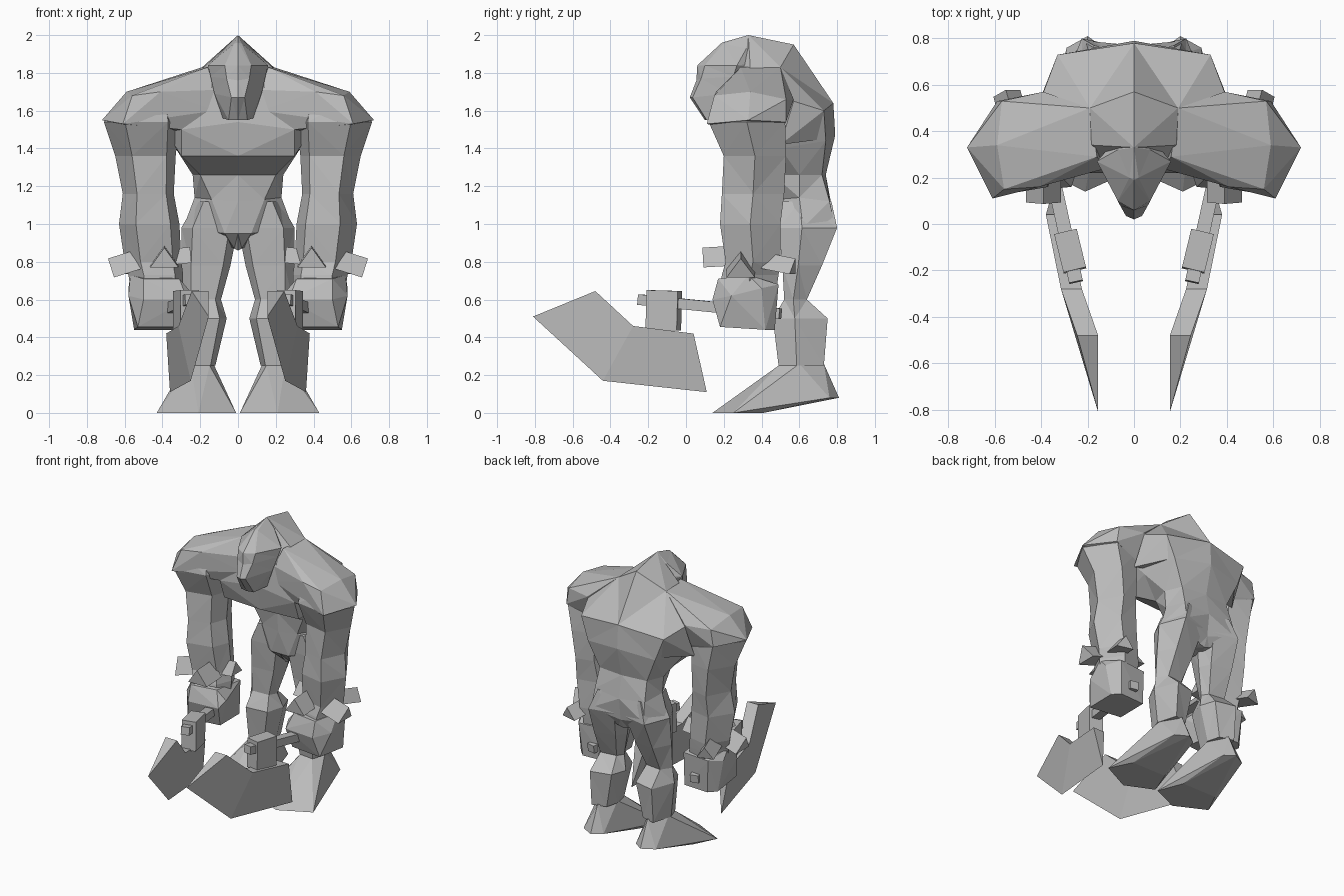
import bpy, bmesh
from mathutils import Vector

stone = bpy.data.materials.new("grey stone")
stone.diffuse_color = (0.5, 0.5, 0.5, 1)


def finish(name, bm, mirror=False):
    bmesh.ops.recalc_face_normals(bm, faces=bm.faces)
    me = bpy.data.meshes.new(name)
    bm.to_mesh(me)
    bm.free()
    me.materials.append(stone)
    ob = bpy.data.objects.new(name, me)
    bpy.context.collection.objects.link(ob)
    if mirror:
        m = ob.modifiers.new("mirror", 'MIRROR')
        m.use_mirror_merge = False
    return ob


def loft(name, rings, mirror=False, tip=None):
    """Skin a stack of equal rings, capped at the ends or closed to a tip."""
    bm = bmesh.new()
    vs = [[bm.verts.new(p) for p in r] for r in rings]
    n = len(vs[0])
    for a, b in zip(vs, vs[1:]):
        for i in range(n):
            j = (i + 1) % n
            bm.faces.new((a[i], a[j], b[j], b[i]))
    bm.faces.new(vs[0])
    if tip:
        t = bm.verts.new(tip)
        for i in range(n):
            bm.faces.new((vs[-1][i], vs[-1][(i + 1) % n], t))
    else:
        bm.faces.new(vs[-1])
    bmesh.ops.triangulate(bm, faces=[f for f in bm.faces if len(f.verts) > 3])
    return finish(name, bm, mirror)


def whole(half):
    """Complete a half ring, running front centre to back centre."""
    return half + [(-x, y, z) for x, y, z in half[-2:0:-1]]


def hull(name, pts, mirror=True):
    bm = bmesh.new()
    for p in pts:
        bm.verts.new(p)
    bmesh.ops.convex_hull(bm, input=bm.verts)
    return finish(name, bm, mirror)


def bar(name, a, b, w, h):
    """Square bar between two points."""
    a, b = Vector(a), Vector(b)
    d = (b - a).normalized()
    s = d.cross(Vector((0, 0, 1))).normalized()
    u = s.cross(d)
    return hull(name, [p + s * w * i + u * h * j
                       for p in (a, b) for i in (-1, 1) for j in (-1, 1)])


# Hunched torso, from pelvis to the hump
torso = [
    [(0, .55, .86), (.02, .56, .87), (.05, .64, .88), (.04, .72, .88), (0, .72, .87)],
    [(0, .48, .95), (.07, .48, .95), (.29, .62, .98), (.21, .79, .99), (0, .75, .94)],
    [(0, .46, 1.12), (.14, .48, 1.13), (.23, .60, 1.14), (.20, .76, 1.12), (0, .77, 1.1)],
    [(0, .45, 1.26), (.20, .46, 1.26), (.24, .60, 1.26), (.19, .72, 1.26), (0, .74, 1.26)],
    [(0, .25, 1.36), (.30, .27, 1.36), (.33, .50, 1.40), (.27, .74, 1.44), (0, .79, 1.47)],
    [(0, .22, 1.54), (.30, .22, 1.50), (.40, .42, 1.52), (.33, .73, 1.60), (0, .78, 1.64)],
    [(0, .24, 1.68), (.14, .24, 1.72), (.18, .34, 1.83), (.19, .50, 1.83), (0, .57, 1.95)],
]
loft("torso", [whole(r) for r in torso], tip=(0, .33, 2.0))

# Shoulders bridging the neck and arms
hull("shoulder", [(.16, .29, 1.83), (.19, .50, 1.83), (.12, .24, 1.60), (.12, .24, 1.71),
                  (.30, .22, 1.50), (.41, .16, 1.70), (.56, .15, 1.68), (.59, .34, 1.70),
                  (.57, .53, 1.66), (.39, .57, 1.66), (.40, .39, 1.74), (.32, .50, 1.48),
                  (.44, .50, 1.48), (.72, .33, 1.55), (.61, .11, 1.53), (.59, .53, 1.54)])
hull("shoulder_blade", [(.19, .5, 1.83), (.33, .73, 1.6), (.39, .57, 1.65), (.2, .5, 1.5),
                        (.3, .5, 1.45), (.26, .73, 1.45), (.42, .5, 1.42)])

# Hooded head with a narrow chin
head = [
    [(0, .10, 1.55), (.05, .11, 1.55), (.08, .22, 1.56), (0, .32, 1.58)],
    [(0, .02, 1.67), (.035, .035, 1.67), (.125, .22, 1.69), (0, .40, 1.70)],
    [(0, .055, 1.76), (.06, .08, 1.77), (.145, .25, 1.78), (0, .45, 1.80)],
    [(0, .06, 1.84), (.07, .10, 1.84), (.16, .27, 1.84), (0, .45, 1.86)],
    [(0, .19, 1.96), (.02, .20, 1.955), (.07, .32, 1.93), (0, .42, 1.95)],
]
loft("head", [whole(r) for r in head], tip=(0, .33, 2.0))


# Arms: z, inner x, outer x, front y, back y
def arm_ring(z, xi, xo, yf, yb):
    w, m = xo - xi, (yf + yb) / 2
    return [(xo, m, z), (xi + .68 * w, yb, z), (xi + .2 * w, yb - .03, z),
            (xi, m, z), (xi + .15 * w, yf + .04, z), (xi + .72 * w, yf, z)]


loft("arm", [arm_ring(*r) for r in [
    (.66, .29, .57, .18, .48), (.73, .29, .58, .19, .49), (.80, .30, .60, .21, .50),
    (1.0, .31, .63, .18, .50), (1.16, .34, .61, .19, .52), (1.36, .33, .65, .20, .53),
    (1.54, .31, .71, .12, .525), (1.64, .34, .62, .15, .52)]], mirror=True)

# Blocky fists
hull("fist", [(.29, .21, .455), (.53, .18, .455), (.55, .42, .44), (.50, .47, .44),
              (.31, .46, .44), (.27, .16, .60), (.25, .22, .64), (.50, .14, .60),
              (.58, .24, .62), (.58, .40, .66), (.52, .49, .68), (.31, .47, .68),
              (.31, .20, .71), (.50, .17, .71), (.57, .33, .73)])


# Legs: z, inner x, outer x, front y, back y
def leg_ring(z, xi, xo, yf, yb):
    w, h = xo - xi, yb - yf
    return [(xo, yf + .4 * h, z), (xi + .75 * w, yb, z), (xi + .15 * w, yb - .12 * h, z),
            (xi, yf + .5 * h, z), (xi + .15 * w, yf + .05 * h, z), (xi + .8 * w, yf, z)]


loft("leg", [leg_ring(*r) for r in [
    (.25, .12, .29, .49, .73), (.50, .06, .31, .46, .75), (.60, .09, .29, .52, .64),
    (.78, .04, .30, .51, .72), (.98, .0, .30, .49, .80), (1.12, .03, .22, .49, .77)]],
    mirror=True)

# Feet
hull("foot", [(.21, .14, 0), (.01, .23, 0), (.43, .25, 0), (.08, .41, 0), (.35, .41, 0),
              (.33, .45, .11), (.13, .76, .08), (.20, .81, .08), (.29, .76, .08),
              (.20, .40, .13), (.13, .60, .26), (.28, .60, .26), (.15, .49, .25),
              (.25, .49, .25), (.2, .73, .26)])


# Wrist spikes: triangular prisms pointing outward
def spike(name, a, b, r=.075):
    a, b = Vector(a), Vector(b)
    d = (b - a).normalized()
    s = d.cross(Vector((0, 0, 1))).normalized()
    u = s.cross(d)
    hull(name, [p + v for p in (a, b)
                for v in (u * r * .8, s * r - u * r * .6, -s * r - u * r * .6)])


spike("spike_outer", (.48, .29, .82), (.67, .29, .76))
spike("spike_front", (.39, .26, .825), (.39, .09, .815))
spike("spike_back", (.51, .42, .80), (.55, .57, .77), .06)
spike("spike_inner", (.36, .34, .82), (.25, .34, .83), .06)

# Cleaver handle, socket block and wedge blade
bar("cleaver_handle", (.415, .50, .525), (.25, -.25, .60), .03, .028)
bar("cleaver_socket", (.295, -.035, .54), (.255, -.20, .545), .05, .105)
bm = bmesh.new()
edge = [bm.verts.new(p) for p in [(.155, -.81, .51), (.25, -.44, .17), (.36, .11, .11)]]
spine = [[bm.verts.new((x + o, y, z)) for x, y, z in
          [(.29, .04, .42), (.225, -.28, .46), (.155, -.48, .645)]] for o in (0, .09)]
for side in spine:
    bm.faces.new((edge[0], edge[1], side[1], side[2]))
    bm.faces.new((edge[1], edge[2], side[0], side[1]))
for i in (0, 1):
    bm.faces.new((spine[0][i], spine[0][i + 1], spine[1][i + 1], spine[1][i]))
bm.faces.new((edge[0], spine[0][2], spine[1][2]))
bm.faces.new((edge[2], spine[0][0], spine[1][0]))
finish("cleaver_blade", bm, True)
